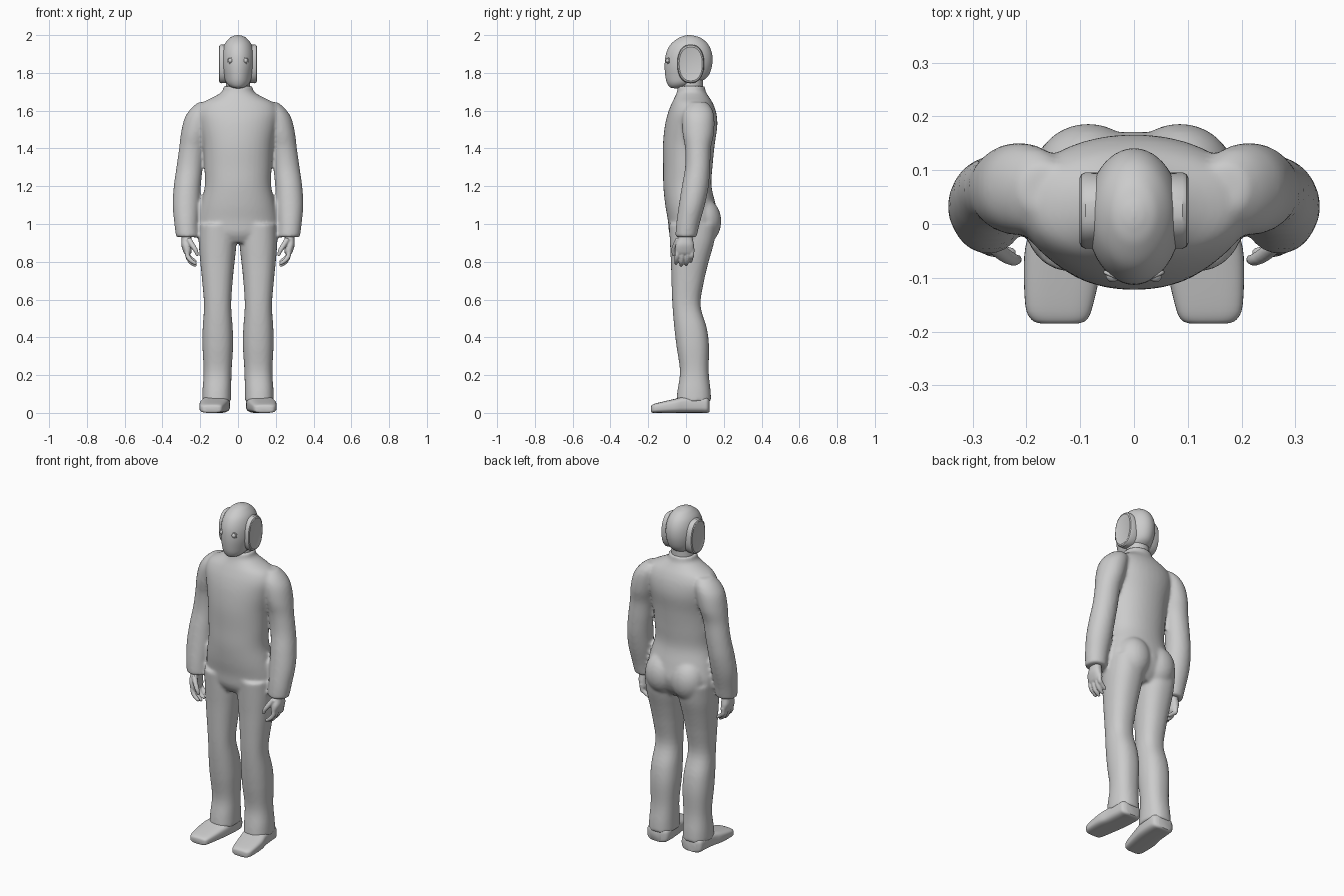
import bpy, bmesh, math
from mathutils import Vector

if "Cube" in bpy.data.objects:
    bpy.data.objects.remove(bpy.data.objects["Cube"])

AXES = {"z": lambda a, b, t: (a, b, t), "y": lambda a, b, t: (a, t, b), "x": lambda a, b, t: (t, a, b)}


def resample(rows, steps):
    """Catmull-Rom interpolation between rows of numbers."""
    out, n = [], len(rows)
    for i in range(n - 1):
        p = [rows[max(0, min(n - 1, i + k))] for k in (-1, 0, 1, 2)]
        for s in range(steps):
            u = s / steps
            out.append([0.5 * (2 * b + (c - a) * u + (2 * a - 5 * b + 4 * c - d) * u * u
                               + (3 * b - a - 3 * c + d) * u ** 3) for a, b, c, d in zip(*p)])
    return out + [list(rows[-1])]


def skin(bm, rings):
    vs = [[bm.verts.new(p) for p in r] for r in rings]
    n = len(vs[0])
    for r, s in zip(vs, vs[1:]):
        for i in range(n):
            bm.faces.new((r[i], r[(i + 1) % n], s[(i + 1) % n], s[i]))
    bm.faces.new(vs[0])
    bm.faces.new(vs[-1])


def loft(bm, rows, axis="z", steps=4, power=2.0, side=1, n=40):
    """Rows are (t, a0, a1, b0, b1): position on the axis and cross-section limits."""
    rings = []
    for t, a0, a1, b0, b1 in resample(rows, steps):
        ring = []
        for i in range(n):
            w = 2 * math.pi * i / n
            c, s = math.cos(w), math.sin(w)
            a = (a0 + a1) / 2 + (a1 - a0) / 2 * math.copysign(abs(c) ** (2 / power), c)
            b = (b0 + b1) / 2 + (b1 - b0) / 2 * math.copysign(abs(s) ** (2 / power), s)
            x, y, z = AXES[axis](a, b, t)
            ring.append((x * side, y, z))
        rings.append(ring)
    skin(bm, rings)


def finger(bm, pts, n=12):
    """Round-ended tube through (x, y, z, radius) points."""
    rows = resample(pts, 4)
    rings = []
    for i, (x, y, z, r) in enumerate(rows):
        d = Vector(rows[min(i + 1, len(rows) - 1)][:3]) - Vector(rows[max(i - 1, 0)][:3])
        q = d.to_track_quat("Z", "Y")
        rings.append([Vector((x, y, z)) + q @ Vector((r * math.cos(2 * math.pi * k / n),
                      r * math.sin(2 * math.pi * k / n), 0)) for k in range(n)])
    skin(bm, rings)
    end = bmesh.ops.create_uvsphere(bm, u_segments=12, v_segments=8, radius=rows[-1][3])
    bmesh.ops.translate(bm, verts=end["verts"], vec=rows[-1][:3])


def ball(bm, centre, radii):
    vs = bmesh.ops.create_uvsphere(bm, u_segments=24, v_segments=16, radius=1)["verts"]
    bmesh.ops.scale(bm, verts=vs, vec=radii)
    bmesh.ops.translate(bm, verts=vs, vec=centre)


def finish(bm, name, voxel=0, smooth=0, mirror=False, angle=50):
    bmesh.ops.recalc_face_normals(bm, faces=bm.faces)
    me = bpy.data.meshes.new(name)
    bm.to_mesh(me)
    bm.free()
    ob = bpy.data.objects.new(name, me)
    bpy.context.collection.objects.link(ob)
    for p in me.polygons:
        p.use_smooth = True
    if voxel:
        m = ob.modifiers.new("fuse", "REMESH")
        m.mode, m.voxel_size, m.use_smooth_shade = "VOXEL", voxel, True
        m = ob.modifiers.new("soften", "SMOOTH")
        m.factor, m.iterations = 0.5, smooth
    else:
        me.set_sharp_from_angle(angle=math.radians(angle))
    if mirror:
        m = ob.modifiers.new("mirror", "MIRROR")
        m.use_mirror_merge = False
    return ob


# Suit: torso, buttocks, legs and sleeves fused into one skin
torso = [(z, -w, w, f, b) for z, w, f, b in (
    (.90, .15, -.06, .11), (.95, .205, -.088, .15), (1.02, .212, -.096, .172), (1.1, .198, -.11, .158),
    (1.2, .176, -.12, .135), (1.3, .178, -.121, .14), (1.42, .185, -.122, .152), (1.52, .205, -.112, .166),
    (1.59, .215, -.095, .16), (1.64, .19, -.075, .142), (1.675, .125, -.058, .12),
    (1.70, .085, -.048, .105), (1.73, .078, -.043, .1))]
leg = [(1.0, .01, .208, -.09, .165), (.9, .008, .208, -.085, .148), (.8, .018, .2, -.08, .12),
       (.7, .028, .19, -.077, .096), (.57, .036, .18, -.072, .077), (.45, .028, .187, -.062, .11),
       (.35, .026, .188, -.05, .122), (.22, .034, .182, -.032, .12), (.12, .036, .188, -.045, .13),
       (.06, .036, .19, -.052, .133)]
sleeve = [(1.645, .12, .21, .02, .11), (1.61, .12, .25, -.01, .138), (1.56, .13, .283, -.02, .15),
          (1.48, .15, .302, -.018, .148), (1.4, .172, .312, -.005, .132), (1.3, .186, .326, -.005, .128),
          (1.2, .197, .34, -.022, .12), (1.1, .202, .346, -.038, .1), (1.0, .21, .337, -.052, .072),
          (.93, .21, .328, -.056, .056)]
bm = bmesh.new()
loft(bm, torso, power=2.1)
for s in (-1, 1):
    loft(bm, leg, side=s, power=2.3)
    loft(bm, sleeve, side=s)
    ball(bm, (.085 * s, .095, 1.015), (.1, .092, .12))
finish(bm, "suit", voxel=.009, smooth=7)

# Neck
bm = bmesh.new()
loft(bm, [(1.66, -.066, .066, -.03, .09), (1.74, -.064, .064, -.03, .09), (1.82, -.064, .064, -.03, .09)])
finish(bm, "neck")

# Head: smooth egg with a narrow chin
head = [(z, -w, w, f, b) for z, w, f, b in (
    (1.718, .008, -.06, -.03), (1.724, .035, -.085, .005), (1.745, .06, -.1, .06), (1.78, .075, -.109, .115),
    (1.84, .087, -.113, .138), (1.9, .086, -.106, .138), (1.95, .072, -.082, .118),
    (1.983, .046, -.042, .082), (1.996, .022, -.01, .046), (2.0, .003, .012, .024))]
bm = bmesh.new()
loft(bm, head, steps=6, n=48)
finish(bm, "head")

# Ear covers: oval pads with a shallow dished face
bm = bmesh.new()
loft(bm, [(.055, -.045, .095, 1.747, 1.948), (.09, -.046, .096, 1.745, 1.95), (.098, -.042, .092, 1.75, 1.945),
          (.101, -.036, .086, 1.758, 1.937), (.099, -.032, .082, 1.764, 1.931)],
     axis="x", steps=1, power=2.3, n=48)
finish(bm, "ear_cover", mirror=True, angle=35)

# Eyes: small beads in raised rims
bm = bmesh.new()
ball(bm, (.04, -.096, 1.865), (.012, .012, .013))
finish(bm, "eye", mirror=True)
bpy.ops.mesh.primitive_torus_add(location=(.04, -.095, 1.865), rotation=(math.pi / 2, 0, math.radians(22)),
                                 major_radius=.014, minor_radius=.004, major_segments=24, minor_segments=8)
rim = bpy.context.object
rim.name = "eye_rim"
bpy.ops.object.transform_apply(location=True, rotation=True, scale=True)
bpy.ops.object.shade_smooth()
rim.modifiers.new("mirror", "MIRROR").use_mirror_merge = False

# Hands: palm, four curled fingers and a thumb
bm = bmesh.new()
loft(bm, [(.98, .245, .3, -.035, .035), (.93, .245, .298, -.04, .035), (.89, .247, .3, -.055, .042),
          (.855, .245, .29, -.058, .042), (.84, .252, .282, -.05, .035)], power=2.4, n=24)
for y, tip in ((-.045, .782), (-.018, .772), (.01, .776), (.033, .792)):
    finger(bm, [(.27, y, .87, .013), (.268, y - .002, .835, .013), (.252, y - .006, tip + .028, .012),
                (.228, y - .008, tip + .01, .0095)])
finger(bm, [(.262, -.04, .92, .015), (.24, -.058, .885, .014), (.224, -.066, .86, .012), (.216, -.066, .838, .009)])
finish(bm, "hand", voxel=.0045, smooth=3, mirror=True)

# Shoes: low flat-soled slip-ons, toes toward the front
bm = bmesh.new()
loft(bm, [(-.185, .105, .172, .008, .034), (-.178, .088, .19, .001, .043), (-.15, .076, .202, 0, .053),
          (-.06, .056, .204, 0, .074), (0, .046, .192, 0, .088), (.08, .042, .184, 0, .09),
          (.112, .05, .178, 0, .085), (.125, .075, .155, .006, .07)], axis="y", power=3.4)
finish(bm, "shoe", mirror=True)
